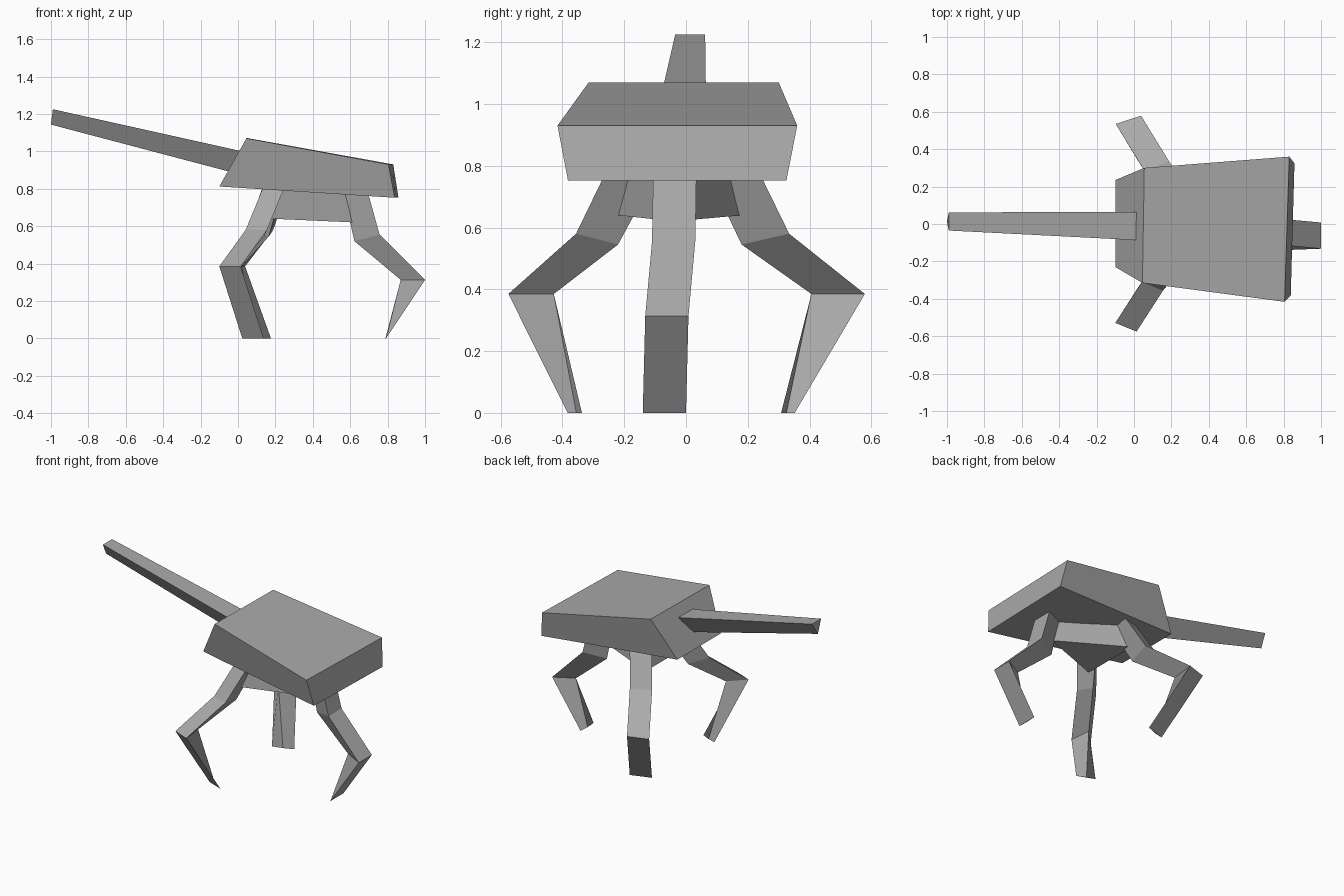
import bpy
import bmesh
from mathutils import Vector

# Remove the default cube
default_cube = bpy.data.objects.get("Cube")
if default_cube:
    bpy.data.objects.remove(default_cube, do_unlink=True)

# One plain grey for every part
grey = bpy.data.materials.new("plain_grey")
grey.use_nodes = True
colour = (0.4, 0.4, 0.4, 1.0)
grey.diffuse_color = colour
grey.node_tree.nodes["Principled BSDF"].inputs["Base Color"].default_value = colour


def loft(name, rings):
    """Skin a row of equal-sided rings, cap both ends and keep it flat shaded."""
    bm = bmesh.new()
    rows = [[bm.verts.new(point) for point in ring] for ring in rings]
    count = len(rows[0])
    for lower, upper in zip(rows, rows[1:]):
        for i in range(count):
            j = (i + 1) % count
            bm.faces.new((lower[i], lower[j], upper[j], upper[i]))
    bm.faces.new(rows[0])
    bm.faces.new(rows[-1])
    bmesh.ops.recalc_face_normals(bm, faces=bm.faces)
    mesh = bpy.data.meshes.new(name)
    bm.to_mesh(mesh)
    bm.free()
    mesh.materials.append(grey)
    part = bpy.data.objects.new(name, mesh)
    bpy.context.collection.objects.link(part)
    return part


def leg(name, half_width, joints):
    """Loft a three-sided leg: a flat outer face and one inner ridge."""
    side = Vector(half_width)
    rings = []
    for outer, ridge in joints:
        outer = Vector(outer)
        rings.append([outer - side, outer + side, Vector(ridge)])
    return loft(name, rings)


# Wedge-shaped hull: sloped nose ring, then tail ring
loft("hull", [
    [(-0.1, -0.23, 0.812), (-0.1, 0.235, 0.812), (0.055, 0.3, 1.07), (0.045, -0.315, 1.07)],
    [(0.838, -0.382, 0.752), (0.858, 0.325, 0.752), (0.83, 0.36, 0.93), (0.805, -0.416, 0.93)],
])

# Long tapered three-sided barrel with its ridge below, sunk into the nose
loft("barrel", [
    [(-0.99, -0.035, 1.225), (-0.99, 0.062, 1.225), (-1, 0.013, 1.143)],
    [(0.05, -0.088, 0.994), (0.05, 0.065, 0.994), (0.05, -0.012, 0.866)],
])

# Three-cornered hip block flaring downwards
loft("hip_block", [
    [(0.175, -0.22, 0.64), (0.175, 0.185, 0.64), (0.62, -0.04, 0.62)],
    [(0.24, -0.17, 0.84), (0.24, 0.135, 0.84), (0.55, -0.04, 0.84)],
])

# Legs: hip, elbow, knee and sharp toe
leg("right_side_leg", (0.057, -0.023, 0), [
    ((0.205, -0.207, 0.84), (0.24, -0.06, 0.84)),
    ((0.098, -0.333, 0.58), (0.14, -0.22, 0.545)),
    ((-0.043, -0.552, 0.385), (0, -0.428, 0.385)),
    ((0.08, -0.36, 0), (0.08, -0.355, 0)),
])

leg("left_side_leg", (0.068, 0.022, 0), [
    ((0.21, 0.185, 0.84), (0.245, 0.04, 0.84)),
    ((0.12, 0.312, 0.58), (0.165, 0.18, 0.545)),
    ((-0.03, 0.557, 0.385), (0.018, 0.406, 0.385)),
    ((0.108, 0.33, 0), (0.11, 0.325, 0)),
])

leg("tail_leg", (0, 0.07, 0), [
    ((0.675, -0.035, 0.85), (0.55, -0.035, 0.85)),
    ((0.757, -0.04, 0.555), (0.622, -0.04, 0.52)),
    ((1, -0.062, 0.313), (0.87, -0.062, 0.313)),
    ((0.792, -0.07, 0), (0.788, -0.07, 0)),
])
